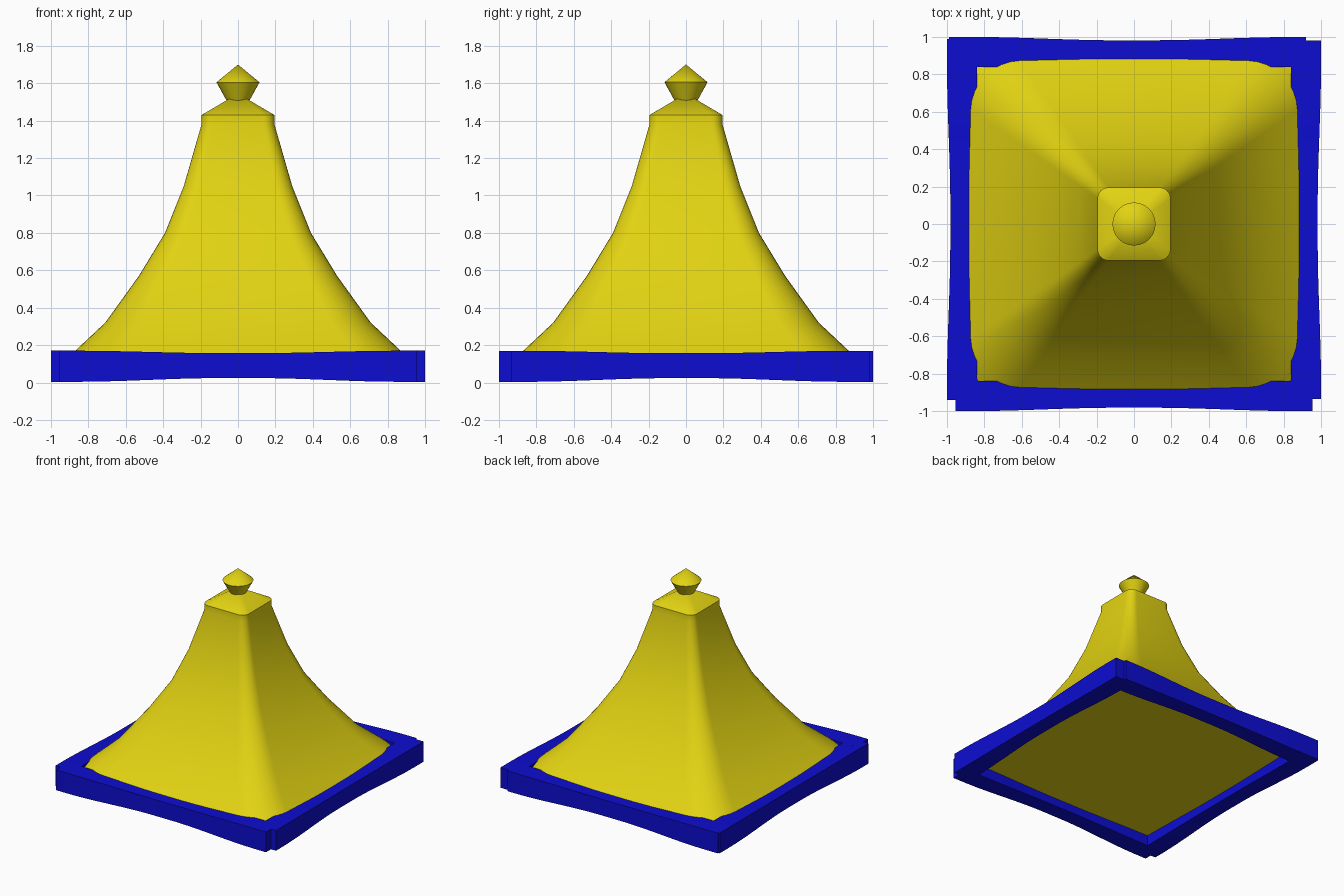
import bpy, bmesh, math
from mathutils import Matrix

default = bpy.data.objects.get("Cube")
if default:
    bpy.data.objects.remove(default, do_unlink=True)


def make_material(name, color):
    mat = bpy.data.materials.new(name)
    mat.use_nodes = True
    mat.diffuse_color = (*color, 1)
    mat.node_tree.nodes["Principled BSDF"].inputs["Base Color"].default_value = (*color, 1)
    return mat


yellow = make_material("yellow", (0.76, 0.65, 0.006))
blue = make_material("blue", (0.004, 0.004, 0.64))


def finish(bm, name, mat, angle=30):
    bmesh.ops.recalc_face_normals(bm, faces=bm.faces)
    mesh = bpy.data.meshes.new(name)
    bm.to_mesh(mesh)
    bm.free()
    mesh.materials.append(mat)
    obj = bpy.data.objects.new(name, mesh)
    bpy.context.collection.objects.link(obj)
    bpy.ops.object.select_all(action="DESELECT")
    obj.select_set(True)
    bpy.context.view_layer.objects.active = obj
    bpy.ops.object.shade_smooth_by_angle(angle=math.radians(angle))
    return obj


def rounded_square(half, rounding=0.3, steps=8):
    """Outline of a square whose corner radius is a share of its half width."""
    r = half * rounding
    points = []
    for corner in range(4):
        mid = math.pi / 4 + corner * math.pi / 2
        cx = math.copysign(half - r, math.cos(mid))
        cy = math.copysign(half - r, math.sin(mid))
        for i in range(steps + 1):
            a = corner * math.pi / 2 + i / steps * math.pi / 2
            points.append((cx + r * math.cos(a), cy + r * math.sin(a)))
    return points


def circle(radius, steps=32):
    return [(radius * math.cos(2 * math.pi * i / steps),
             radius * math.sin(2 * math.pi * i / steps)) for i in range(steps)]


def loft(name, outline, profile, apex, mat):
    """Stack outlines along a (half width, height) profile and close to an apex."""
    bm = bmesh.new()
    rings = [[bm.verts.new((x, y, z)) for x, y in outline(w)] for w, z in profile]
    n = len(rings[0])
    for low, high in zip(rings, rings[1:]):
        for i in range(n):
            j = (i + 1) % n
            bm.faces.new((low[i], low[j], high[j], high[i]))
    bm.faces.new(rings[0])
    tip = bm.verts.new((0, 0, apex))
    for i in range(n):
        bm.faces.new((rings[-1][i], rings[-1][(i + 1) % n], tip))
    return finish(bm, name, mat)


# Flared roof with a shallow cap
roof_profile = [(0.95, 0.09), (0.87, 0.17), (0.71, 0.32), (0.53, 0.57), (0.39, 0.80),
                (0.29, 1.05), (0.195, 1.38), (0.195, 1.43)]
loft("roof", rounded_square, roof_profile, 1.545, yellow)

# Round finial
loft("finial", circle, [(0.06, 1.505), (0.115, 1.605)], 1.70, yellow)


def beam(name, start, end, turn):
    """Hand-hewn beam along one side, slimmer toward the middle."""
    bm = bmesh.new()
    steps = 16
    rings = []
    for i in range(steps + 1):
        x = start + (end - start) * i / steps
        t = min(max((abs(x) - 0.1) / 0.75, 0), 1)
        slim = 1 - t * t * (3 - 2 * t)
        outer, inner = -1 + 0.018 * slim, -0.838 - 0.015 * slim
        low, high = 0.004 + 0.02 * slim, 0.17 - 0.013 * slim
        section = [(outer, low), (inner, low), (inner, high), (outer, high)]
        rings.append([bm.verts.new((x, y, z)) for y, z in section])
    for a, b in zip(rings, rings[1:]):
        for k in range(4):
            m = (k + 1) % 4
            bm.faces.new((a[k], a[m], b[m], b[k]))
    bm.faces.new(rings[0])
    bm.faces.new(rings[-1])
    bm.transform(Matrix.Rotation(turn * math.pi / 2, 4, "Z"))
    return finish(bm, name, blue)


# Base frame, four beams overlapping at the corners
beam("front_beam", -0.955, 0.955, 0)
beam("left_beam", -0.935, 0.98, 1)
beam("back_beam", -0.92, 0.99, 2)
beam("right_beam", -0.99, 0.94, 3)
